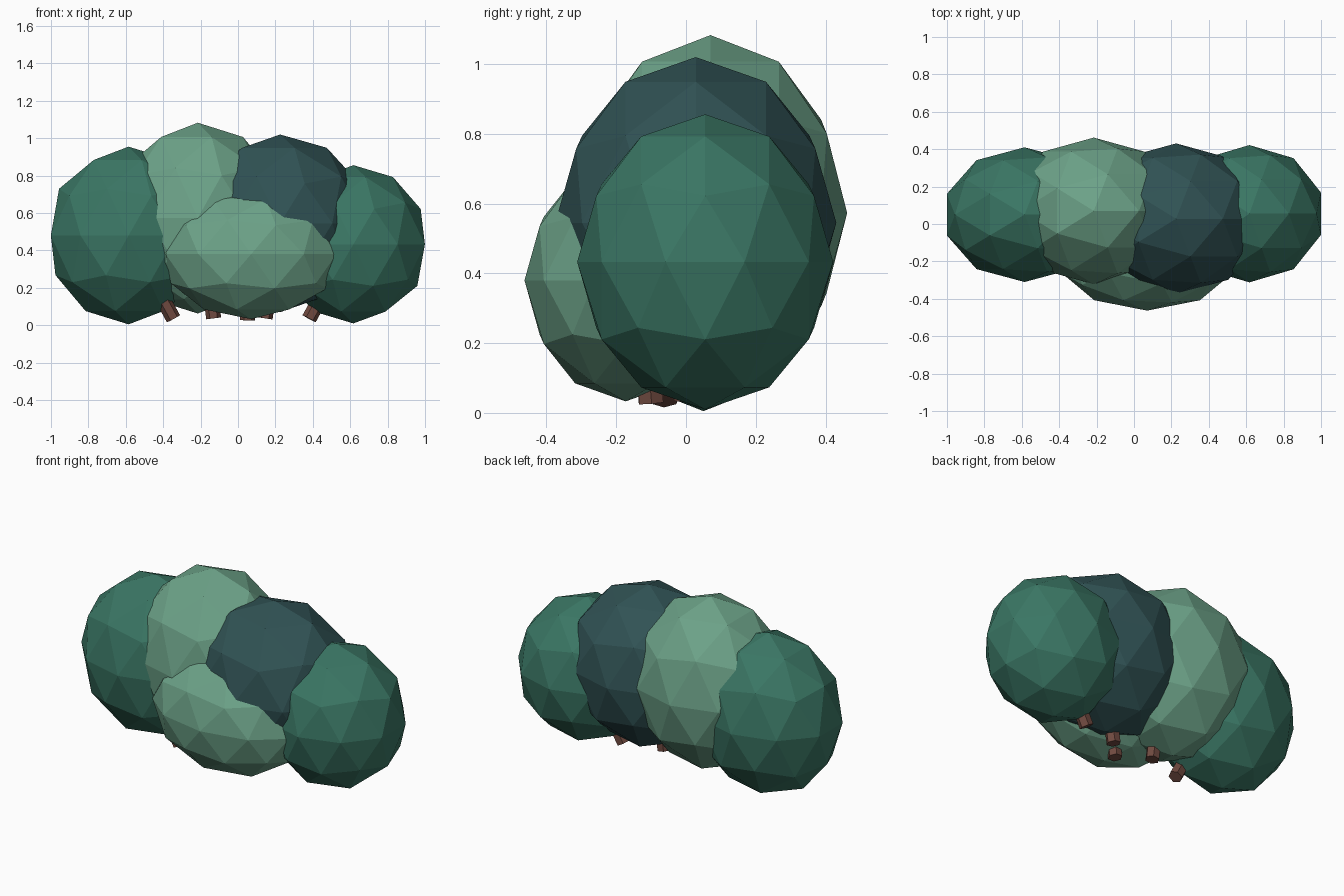
import bpy
from mathutils import Vector

if "Cube" in bpy.data.objects:
    bpy.data.objects.remove(bpy.data.objects["Cube"])


def colour(name, r, g, b):
    def lin(c):
        c /= 255
        return c / 12.92 if c <= 0.04045 else ((c + 0.055) / 1.055) ** 2.4
    m = bpy.data.materials.new(name)
    m.diffuse_color = (lin(r), lin(g), lin(b), 1)
    m.use_nodes = True
    m.node_tree.nodes["Principled BSDF"].inputs["Base Color"].default_value = m.diffuse_color
    return m


green = colour("mid green", 58, 118, 100)
light = colour("light green", 108, 162, 136)
dark = colour("dark green", 48, 82, 84)
brown = colour("brown bark", 112, 74, 64)


def foliage(name, centre, radii, mat):
    """Flat-faced ellipsoid clump of leaves."""
    bpy.ops.mesh.primitive_ico_sphere_add(subdivisions=2, radius=1)
    ob = bpy.context.object
    ob.name = name
    ob.data.transform(ob.matrix_world.Diagonal((*radii, 1)))
    ob.location = centre
    ob.data.materials.append(mat)


def stem(name, foot, lean, length=0.28):
    """Six-sided stem rising from its foot along a leaning direction."""
    d = Vector(lean).normalized()
    bpy.ops.mesh.primitive_cylinder_add(vertices=6, radius=0.04, depth=length)
    ob = bpy.context.object
    ob.name = name
    ob.rotation_euler = d.to_track_quat('Z', 'Y').to_euler()
    ob.location = Vector(foot) + d * length / 2
    ob.data.materials.append(brown)


# Leaf clumps
foliage("left_foliage", (-0.585, 0.05, 0.48), (0.437, 0.36, 0.475), green)
foliage("right_foliage", (0.617, 0.055, 0.433), (0.402, 0.367, 0.423), green)
foliage("tall_foliage", (-0.215, 0.07, 0.573), (0.46, 0.392, 0.51), light)
foliage("dark_foliage", (0.225, 0.028, 0.545), (0.475, 0.403, 0.475), dark)
foliage("front_foliage", (0.07, -0.173, 0.38), (0.48, 0.29, 0.347), light)

# Stems, the outer ones leaning outwards
for i, (x, y, z, lx) in enumerate([(-0.345, -0.06, 0.035, -0.55),
                                   (-0.13, 0.0, 0.037, -0.13),
                                   (0.05, -0.1, 0.028, 0.05),
                                   (0.145, 0.0, 0.037, 0.15),
                                   (0.38, 0.05, 0.035, 0.55)]):
    stem(f"stem_{i + 1}", (x, y, z), (lx, y * 0.8, 1))
